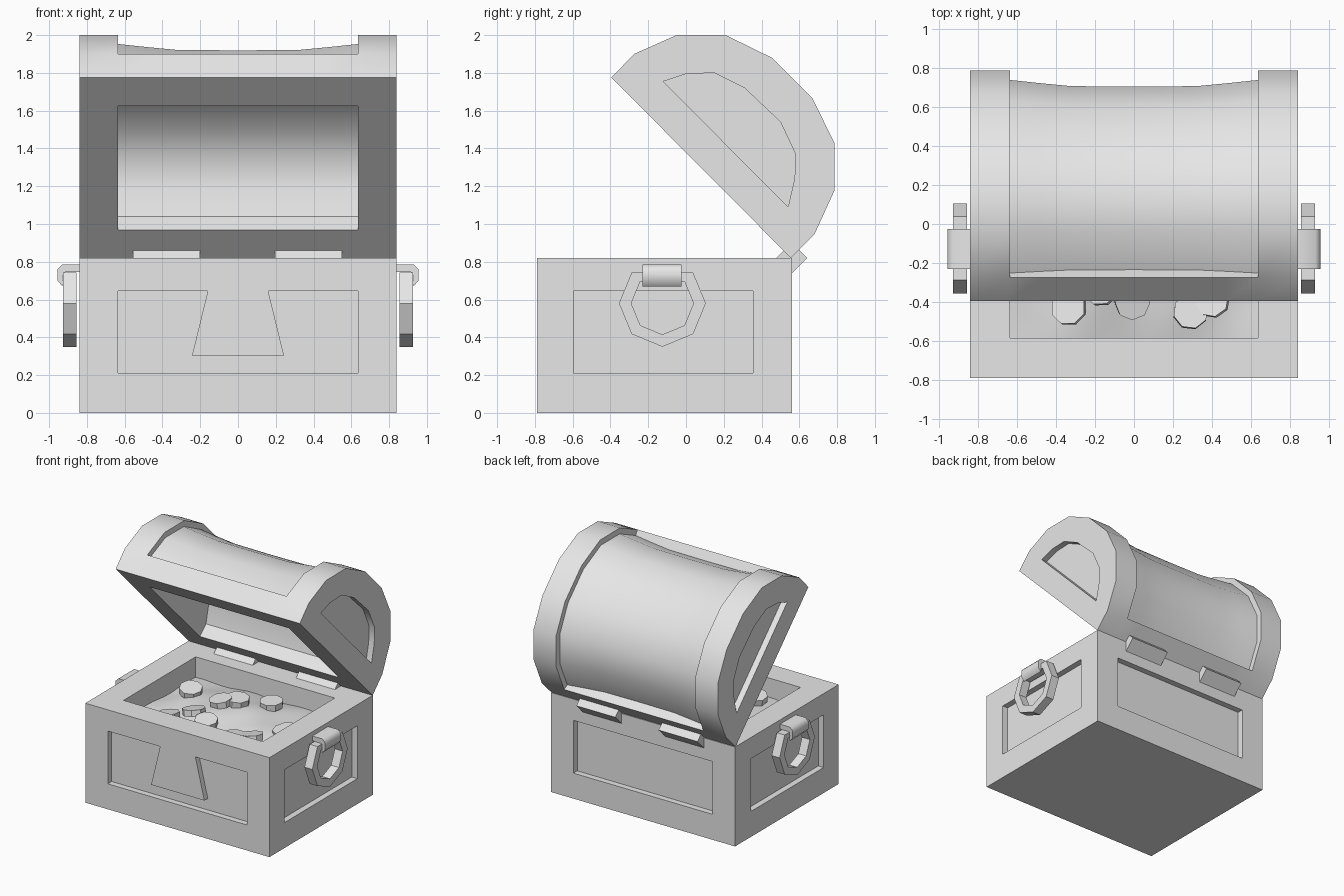
import bpy, bmesh, math, random
from mathutils import Vector, Matrix

random.seed(4)
default = bpy.data.objects.get("Cube")
if default:
    bpy.data.objects.remove(default)

grey = bpy.data.materials.new("plain_grey")
grey.use_nodes = True
grey.diffuse_color = (0.8, 0.8, 0.8, 1)
grey.node_tree.nodes["Principled BSDF"].inputs["Base Color"].default_value = (0.8, 0.8, 0.8, 1)


def finish(name, bm):
    bmesh.ops.recalc_face_normals(bm, faces=bm.faces)
    mesh = bpy.data.meshes.new(name)
    bm.to_mesh(mesh)
    bm.free()
    mesh.materials.append(grey)
    ob = bpy.data.objects.new(name, mesh)
    bpy.context.collection.objects.link(ob)
    return ob


def select(ob):
    bpy.ops.object.select_all(action='DESELECT')
    ob.select_set(True)
    bpy.context.view_layer.objects.active = ob


def smooth(ob, degrees=32):
    select(ob)
    bpy.ops.object.shade_smooth_by_angle(angle=math.radians(degrees))


def loft(name, rings, closed=False):
    """Skin a row of point rings; cap the ends unless the row is closed."""
    bm = bmesh.new()
    rows = [[bm.verts.new(p) for p in ring] for ring in rings]
    pairs = list(zip(rows, rows[1:]))
    if closed:
        pairs.append((rows[-1], rows[0]))
    else:
        bm.faces.new(rows[0])
        bm.faces.new(rows[-1])
    n = len(rows[0])
    for a, b in pairs:
        for i in range(n):
            j = (i + 1) % n
            bm.faces.new((a[i], a[j], b[j], b[i]))
    bmesh.ops.remove_doubles(bm, verts=bm.verts, dist=0.0005)
    bmesh.ops.dissolve_degenerate(bm, edges=bm.edges, dist=0.0005)
    return finish(name, bm)


def prism(name, profile, x0, x1):
    """Extrude a (y, z) profile along x."""
    return loft(name, [[(x, y, z) for y, z in profile] for x in (x0, x1)])


def box(name, x0, x1, y0, y1, z0, z1):
    return prism(name, [(y0, z0), (y1, z0), (y1, z1), (y0, z1)], x0, x1)


def carve(ob, cutters):
    for cutter in cutters:
        cutter.hide_render = True
        mod = ob.modifiers.new("carve", 'BOOLEAN')
        mod.operation = 'DIFFERENCE'
        mod.solver = 'EXACT'
        mod.object = cutter
        select(ob)
        bpy.ops.object.modifier_apply(modifier=mod.name)
        bpy.data.objects.remove(cutter)


W, IN, DEPTH = 0.84, 0.635, 0.05      # half width, inner half width, panel depth
FRONT, BACK, TOP = -0.79, 0.56, 0.82
LOW, HIGH = 0.21, 0.645               # panel bottom and top

# Lower chest with a sunken panel on each side and an open top
body = box("chest_body", -W, W, FRONT, BACK, 0, TOP)
carve(body, [
    box("cut_cavity", -IN, IN, -0.585, 0.355, 0.5, 1),
    box("cut_front", -IN, IN, -1, FRONT + DEPTH, LOW, HIGH),
    box("cut_back", -IN, IN, BACK - DEPTH, 1, LOW, HIGH),
    box("cut_left", W - DEPTH, 1, -0.595, 0.355, LOW, HIGH),
    box("cut_right", -1, DEPTH - W, -0.595, 0.355, LOW, HIGH),
])

# Tapered lock plate in the front panel
taper = [(-0.243, 0.305), (0.243, 0.305), (0.16, HIGH), (-0.16, HIGH)]
loft("lock_plate", [[(x, y, z) for x, z in taper] for y in (FRONT + 0.005, FRONT + DEPTH + 0.01)])

# Lid: full-size end bands, with a waisted sunken middle
arch = [Vector(p) for p in [
    (-0.395, 1.775), (-0.275, 1.9), (-0.05, 2), (0.21, 2), (0.455, 1.88),
    (0.67, 1.665), (0.785, 1.43), (0.785, 1.175), (0.68, 0.945), (0.555, 0.82)]]
hub = (arch[0] + arch[-1]) / 2


def lid_ring(x, scale):
    inner = [hub + (p - hub) * scale for p in arch[1:-1]]
    outline = arch[:2] + inner + arch[-2:]
    return [(x, p.x, p.y) for p in outline]


half = [(W, 1), (IN, 1), (IN, 0.933), (0.47, 0.908), (0.32, 0.888)]
stations = [(-x, s) for x, s in half] + [(0, 0.885)] + half[::-1]
lid = loft("lid", [lid_ring(x, s) for x, s in stations])

# Half-round end panels and the matching hollow of the lid
dee = [(-0.12, 1.755), (0, 1.795), (0.15, 1.8), (0.31, 1.72),
       (0.5, 1.54), (0.58, 1.37), (0.575, 1.24), (0.54, 1.09)]
hollow = [(y - 0.05, z - 0.05) for y, z in dee]
hollow = [(-0.295, 1.575)] + hollow + [(0.355, 0.92)]
carve(lid, [
    prism("cut_hollow", hollow, -IN, IN),
    prism("cut_left_end", dee, W - DEPTH, 1),
    prism("cut_right_end", dee, -1, DEPTH - W),
])
smooth(lid)

# Hinges
r = 0.083
diamond = [(BACK - r, TOP), (BACK, TOP - r), (BACK + r, TOP), (BACK, TOP + r)]
for side, x0, x1 in (("right", -0.555, -0.2), ("left", 0.195, 0.55)):
    prism(side + "_hinge", diamond, x0, x1)

# Side handles: flat-topped ring held by a curled strap
strap = [(0.82, 0.785), (0.93, 0.785), (0.955, 0.76), (0.955, 0.7), (0.93, 0.67),
         (0.925, 0.69), (0.93, 0.71), (0.927, 0.735), (0.915, 0.745), (0.82, 0.745)]
for side, s in (("left", 1), ("right", -1)):
    loft(side + "_strap", [[(s * x, y, z) for x, z in strap] for y in (-0.23, -0.025)])
    rings = []
    for k in range(7):
        a = math.radians(135 + 45 * k)
        rings.append([(s * x, -0.125 + rad * math.cos(a), 0.58 + rad * math.sin(a))
                      for x, rad in ((0.855, 0.23), (0.927, 0.23), (0.927, 0.165), (0.855, 0.165))])
    loft(side + "_handle_ring", rings, closed=True)
    smooth(bpy.data.objects[side + "_strap"], 50)


# Treasure heap
def heap_height(x, y):
    dome = math.cos(x / IN * 1.4) * math.cos((y + 0.115) / 0.47 * 1.4)
    return 0.64 + 0.1 * dome + 0.012 * math.sin(13 * x) * math.cos(11 * y)


bm = bmesh.new()
bmesh.ops.create_grid(bm, x_segments=16, y_segments=12, size=1)
for v in bm.verts:
    x, y = v.co.x * IN, v.co.y * 0.47 - 0.115
    v.co = (x, y, heap_height(x, y))
heap = finish("treasure_heap", bm)
smooth(heap, 60)
if heap.data.polygons[0].normal.z < 0:
    heap.data.flip_normals()

# Coins strewn over the heap
spots = [(-0.335, -0.43), (-0.17, -0.33), (-0.01, -0.4), (0.29, -0.45), (0.4, -0.39),
         (-0.43, 0), (-0.1, -0.08), (0, 0), (0.53, -0.15), (0.2, 0.15)]
for i, (x, y) in enumerate(spots):
    bm = bmesh.new()
    tilt = Matrix.Rotation(random.uniform(-0.2, 0.2), 4, 'X') @ Matrix.Rotation(random.uniform(-0.2, 0.2), 4, 'Y')
    place = Matrix.Translation((x, y, heap_height(x, y) + 0.035)) @ tilt
    bmesh.ops.create_cone(bm, cap_ends=True, segments=8, radius1=0.09, radius2=0.09, depth=0.05,
                          matrix=place @ Matrix.Rotation(random.uniform(0, 1), 4, 'Z'))
    finish("coin_%d" % (i + 1), bm)
